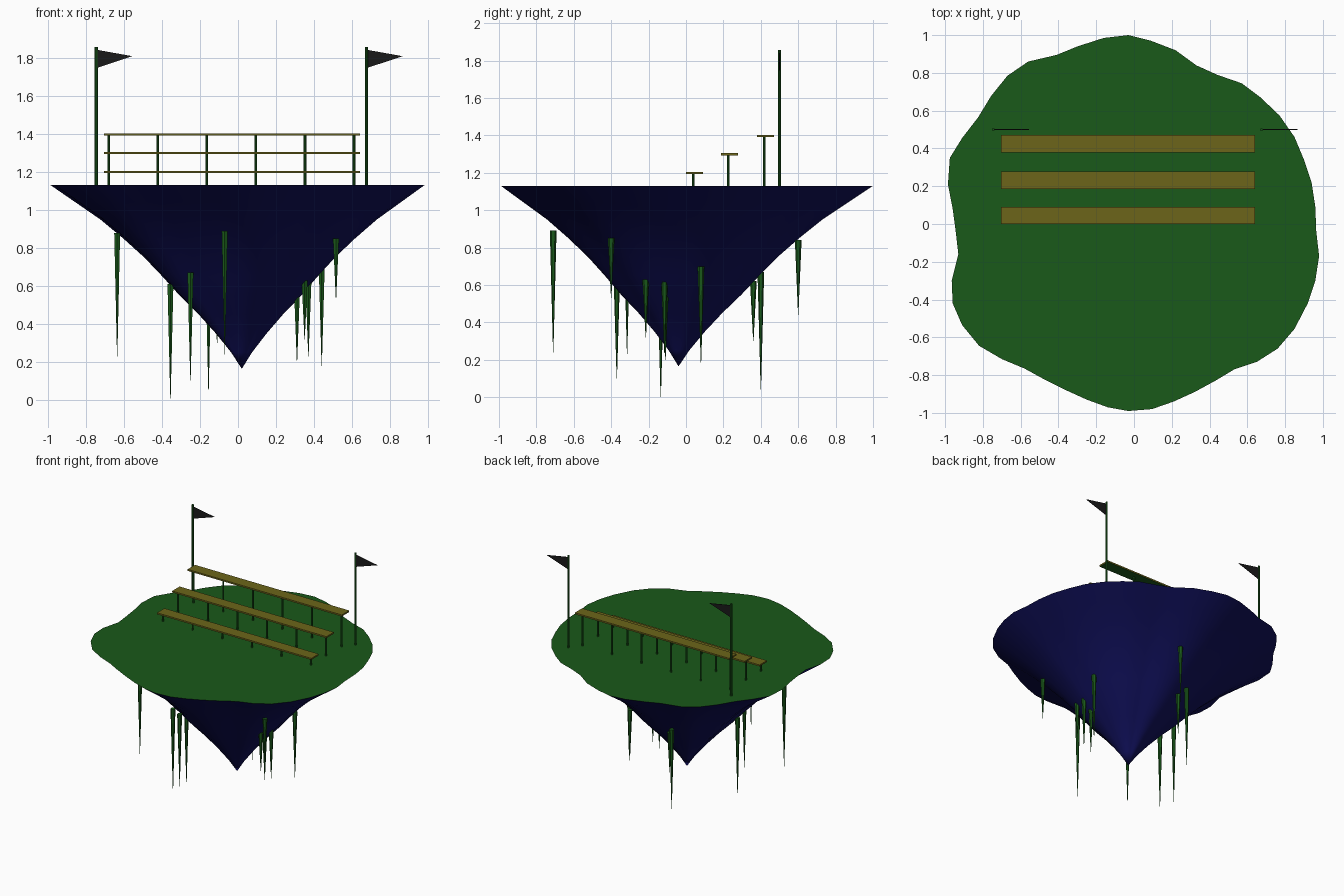
import bpy, bmesh
from mathutils import Vector, Matrix

if "Cube" in bpy.data.objects:
    bpy.data.objects.remove(bpy.data.objects["Cube"])


def material(name, color):
    m = bpy.data.materials.new(name)
    m.diffuse_color = (*color, 1)
    m.use_nodes = True
    m.node_tree.nodes["Principled BSDF"].inputs["Base Color"].default_value = m.diffuse_color
    return m


GREEN = material("grass_green", (0.01, 0.1, 0.01))
NAVY = material("rock_navy", (0.005, 0.005, 0.1))
OLIVE = material("seat_olive", (0.15, 0.13, 0.01))
BLACK = material("flag_black", (0.01, 0.01, 0.01))


def finish(name, bm, *mats, smooth=False):
    bmesh.ops.recalc_face_normals(bm, faces=bm.faces)
    me = bpy.data.meshes.new(name)
    bm.to_mesh(me)
    bm.free()
    ob = bpy.data.objects.new(name, me)
    bpy.context.collection.objects.link(ob)
    for m in mats:
        me.materials.append(m)
    if smooth:
        bpy.ops.object.select_all(action='DESELECT')
        ob.select_set(True)
        bpy.context.view_layer.objects.active = ob
        bpy.ops.object.shade_smooth_by_angle(angle=0.6)
    return ob


def cone(bm, x, y, z0, z1, r0, r1, sides):
    bmesh.ops.create_cone(bm, cap_ends=True, segments=sides, radius1=r0, radius2=r1, depth=z1 - z0,
                          matrix=Matrix.Translation((x, y, (z0 + z1) / 2)))


# Island outline, seen from above
outline = [
    (-.03, 1), (.09, .97), (.22, .92), (.33, .84), (.44, .79), (.57, .745), (.67, .67), (.77, .575),
    (.85, .46), (.9, .34), (.94, .22), (.96, .09), (.965, -.04), (.98, -.17), (.96, -.3), (.92, -.42),
    (.85, -.555), (.76, -.66), (.65, -.73), (.53, -.77), (.43, -.83), (.32, -.89), (.21, -.94), (.095, -.98),
    (-.03, -.99), (-.14, -.97), (-.25, -.93), (-.36, -.88), (-.48, -.82), (-.58, -.765), (-.7, -.715),
    (-.82, -.645), (-.91, -.535), (-.96, -.42), (-.965, -.3), (-.93, -.16), (-.945, -.03), (-.96, .08),
    (-.985, .21), (-.975, .35), (-.91, .455), (-.825, .565), (-.755, .68), (-.67, .785), (-.56, .86),
    (-.41, .895), (-.3, .94), (-.16, .985)]
TOP = 1.13
apex = Vector((0.02, -0.04, 0.165))
n = len(outline)

# Rock underside: outline shrinking towards the apex
profile = [(1, TOP), (.87, 1.04), (.74, .95), (.62, .85), (.51, .75), (.415, .65),
           (.325, .55), (.225, .45), (.135, .35), (.055, .25)]
bm = bmesh.new()
rings = [[bm.verts.new((apex.x + f * (x - apex.x), apex.y + f * (y - apex.y), z)) for x, y in outline]
         for f, z in profile]
for a, b in zip(rings, rings[1:]):
    for i in range(n):
        j = (i + 1) % n
        bm.faces.new((a[i], a[j], b[j], b[i]))
tip = bm.verts.new(apex)
for i in range(n):
    bm.faces.new((rings[-1][i], rings[-1][(i + 1) % n], tip))
finish("island_rock", bm, NAVY, smooth=True)

# Flat grass top
bm = bmesh.new()
centre = bm.verts.new((0, 0, TOP))
rim = [bm.verts.new((x, y, TOP)) for x, y in outline]
for i in range(n):
    bm.faces.new((centre, rim[(i + 1) % n], rim[i]))
bmesh.ops.recalc_face_normals(bm, faces=bm.faces)
bm.normal_update()
grass = finish("grass_top", bm, GREEN)
if grass.data.polygons[0].normal.z < 0:
    grass.data.flip_normals()

# Hanging roots: x, y, top z, bottom z
roots = [
    (-.635, -.315, .88, .23), (-.355, -.135, .61, 0), (-.25, -.37, .67, .1), (-.155, .4, .67, .04),
    (-.07, -.71, .89, .24), (.31, -.11, .58, .2), (.35, -.215, .63, .32), (.37, -.115, .62, .23),
    (.44, .08, .7, .18), (.515, -.4, .85, .53), (-.11, .36, .62, .3), (.07, .6, .84, .44)]
for k, (x, y, z1, z0) in enumerate(roots):
    bm = bmesh.new()
    cone(bm, x, y, z0, z1, 0.001, 0.018, 6)
    finish(f"hanging_root_{k + 1}", bm, GREEN)

# Three stepped benches on posts
for k, (y, z) in enumerate([(.045, 1.205), (.2325, 1.305), (.425, 1.402)]):
    bm = bmesh.new()
    bmesh.ops.create_cube(bm, size=1, matrix=Matrix.Translation((-.0325, y, z - .006))
                          @ Matrix.Diagonal((1.345, .092, .012, 1)))
    bm.normal_update()
    for f in bm.faces:
        f.material_index = 1 if f.normal.z < -.5 else 0
    finish(f"bench_seat_{k + 1}", bm, OLIVE, GREEN)
    bm = bmesh.new()
    for i in range(6):
        cone(bm, -.68 + i * .258, y - .006, TOP - .01, z - .01, .007, .007, 8)
    finish(f"bench_posts_{k + 1}", bm, GREEN)

# Flag poles and pennants
for side, x in (("left", -.745), ("right", .675)):
    bm = bmesh.new()
    cone(bm, x, .5, TOP - .01, 1.855, .008, .008, 8)
    finish(f"flag_pole_{side}", bm, GREEN)
    bm = bmesh.new()
    tri = [(x, 1.842), (x + .19, 1.808), (x, 1.745)]
    front, back = ([bm.verts.new((px, .5 + d, pz)) for px, pz in tri] for d in (-.002, .002))
    bm.faces.new(front)
    bm.faces.new(back[::-1])
    for i in range(3):
        j = (i + 1) % 3
        bm.faces.new((front[i], front[j], back[j], back[i]))
    finish(f"flag_{side}", bm, BLACK)
